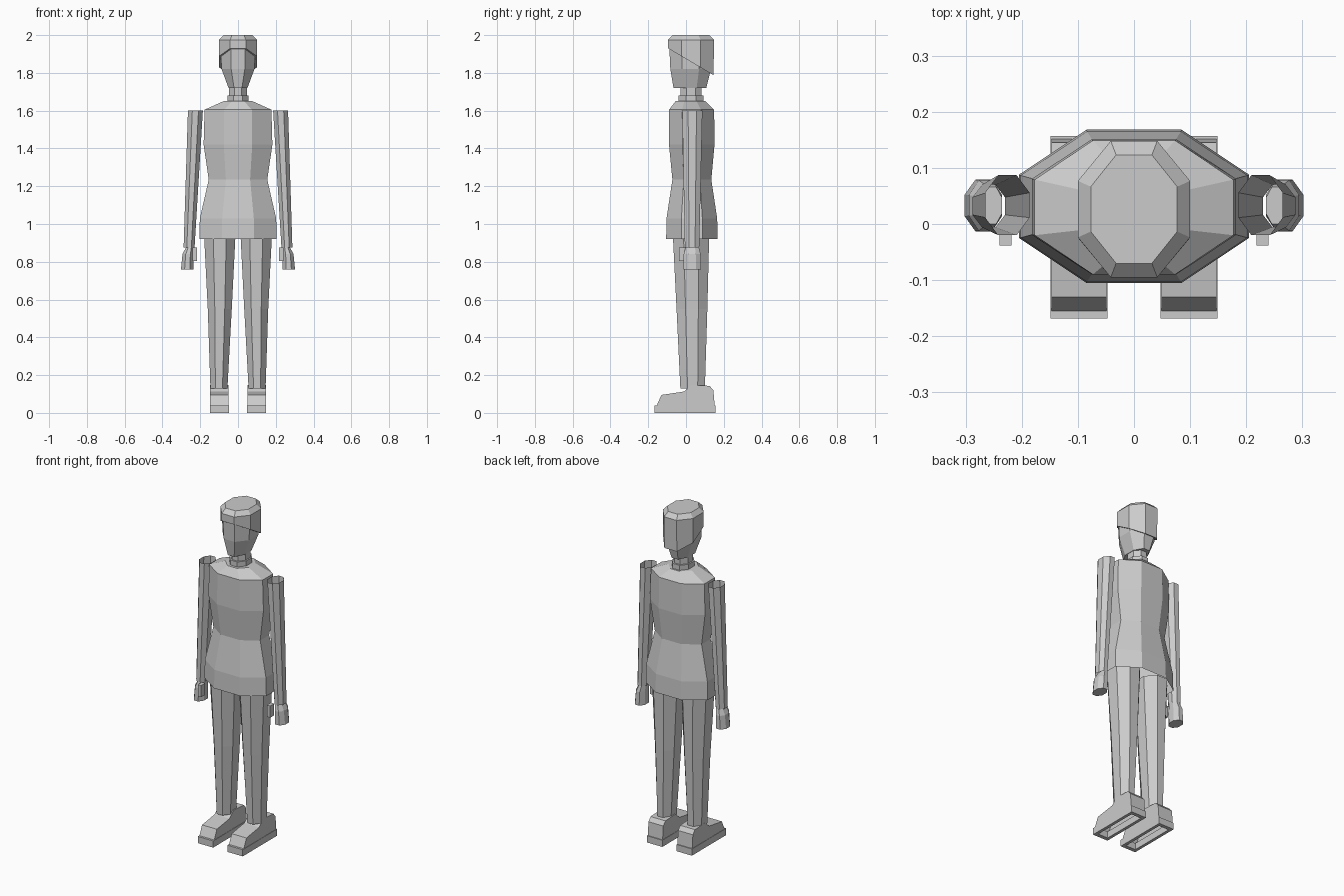
import bpy, bmesh, math

if "Cube" in bpy.data.objects:
    bpy.data.objects.remove(bpy.data.objects["Cube"])

grey = bpy.data.materials.new("plain grey")
grey.diffuse_color = (0.6, 0.6, 0.6, 1)
grey.use_nodes = True
grey.node_tree.nodes["Principled BSDF"].inputs["Base Color"].default_value = grey.diffuse_color


def finish(name, bm, mirror=False):
    bmesh.ops.recalc_face_normals(bm, faces=bm.faces)
    me = bpy.data.meshes.new(name)
    bm.to_mesh(me)
    bm.free()
    me.materials.append(grey)
    ob = bpy.data.objects.new(name, me)
    bpy.context.collection.objects.link(ob)
    if mirror:
        ob.modifiers.new("Mirror", 'MIRROR')
    return ob


def loft(name, rings, bottom=True, top=True, mirror=False, slant=None):
    """Octagonal tube; rings run upward as (z, x_min, x_max, y_min, y_max)."""
    bm = bmesh.new()
    loops = []
    for i, (z, x0, x1, y0, y1) in enumerate(rings):
        loop = []
        for k in range(8):
            a = math.radians(22.5 + 45 * k)
            s = 1 / math.cos(math.radians(22.5))
            x = (x0 + x1) / 2 + (x1 - x0) / 2 * s * math.cos(a)
            y = (y0 + y1) / 2 + (y1 - y0) / 2 * s * math.sin(a)
            loop.append(bm.verts.new((x, y, slant(y) if slant and i == 0 else z)))
        loops.append(loop)
    for a, b in zip(loops, loops[1:]):
        for k in range(8):
            bm.faces.new((a[k], a[(k + 1) % 8], b[(k + 1) % 8], b[k]))
    if bottom:
        bm.faces.new(loops[0][::-1])
    if top:
        bm.faces.new(loops[-1])
    return finish(name, bm, mirror)


def sym(z, hw, y0, y1):
    return (z, -hw, hw, y0, y1)


def prism(name, profile, x0, x1, open_bottom=False):
    """Side profile (y, z) extruded along x and mirrored; edge 0-1 is the underside."""
    bm = bmesh.new()
    a = [bm.verts.new((x0, y, z)) for y, z in profile]
    b = [bm.verts.new((x1, y, z)) for y, z in profile]
    n = len(profile)
    bm.faces.new(a)
    bm.faces.new(b[::-1])
    for i in range(1 if open_bottom else 0, n):
        j = (i + 1) % n
        bm.faces.new((a[i], b[i], b[j], a[j]))
    return finish(name, bm, True)


# Head, hair, neck and collar
loft("head", [sym(1.72, 0.05, -0.066, 0.107), sym(1.82, 0.087, -0.083, 0.132),
              sym(1.95, 0.094, -0.089, 0.14)])
loft("hair", [sym(1.8, 0.1, -0.095, 0.146), sym(1.975, 0.1, -0.095, 0.148),
              sym(2.0, 0.077, -0.07, 0.123)],
     slant=lambda y: 1.93 - 0.59 * (y + 0.095))
loft("neck", [sym(1.66, 0.047, -0.03, 0.083), sym(1.73, 0.047, -0.03, 0.083)])
loft("collar", [sym(1.64, 0.055, -0.04, 0.093), sym(1.68, 0.055, -0.04, 0.093)])

# Tunic, open at the hem
loft("tunic", [sym(0.92, 0.205, -0.105, 0.168), sym(1.03, 0.202, -0.103, 0.165),
               sym(1.235, 0.155, -0.072, 0.134), sym(1.42, 0.182, -0.09, 0.151),
               sym(1.605, 0.177, -0.09, 0.149), sym(1.65, 0.077, -0.055, 0.103)],
     bottom=False)

# Legs
loft("leg", [(0.13, 0.056, 0.146, -0.03, 0.1), (0.55, 0.033, 0.16, -0.05, 0.113),
             (0.95, 0.013, 0.18, -0.07, 0.123)], mirror=True)

# Sleeves, open at the shoulder and cuff
loft("arm", [(0.875, 0.23, 0.288, -0.006, 0.07), (1.6, 0.186, 0.265, -0.02, 0.087)],
     bottom=False, top=False, mirror=True)

# Hands with thumbs
loft("hand", [(0.76, 0.236, 0.302, -0.013, 0.079), (0.84, 0.235, 0.294, -0.012, 0.078),
              (0.885, 0.235, 0.271, 0.0, 0.066)], mirror=True)
prism("thumb", [(-0.038, 0.805), (0.0, 0.805), (0.0, 0.875), (-0.038, 0.875)], 0.218, 0.24)

# Shoe uppers, hollow underneath
prism("shoe", [(0.152, 0.035), (-0.157, 0.035), (-0.13, 0.095), (-0.01, 0.113),
               (0.03, 0.148), (0.125, 0.143), (0.145, 0.12)], 0.049, 0.147, True)

# Soles: a rim around an open middle
bm = bmesh.new()
outer, inner = (0.047, 0.149, -0.168, 0.157), (0.065, 0.131, -0.145, 0.135)


def rect(r, z):
    x0, x1, y0, y1 = r
    return [bm.verts.new(p) for p in ((x0, y0, z), (x1, y0, z), (x1, y1, z), (x0, y1, z))]


loops = [rect(outer, 0), rect(outer, 0.04), rect(inner, 0.04), rect(inner, 0)]
for i in range(4):
    a, b = loops[i], loops[(i + 1) % 4]
    for k in range(4):
        bm.faces.new((a[k], a[(k + 1) % 4], b[(k + 1) % 4], b[k]))
finish("sole", bm, True)
